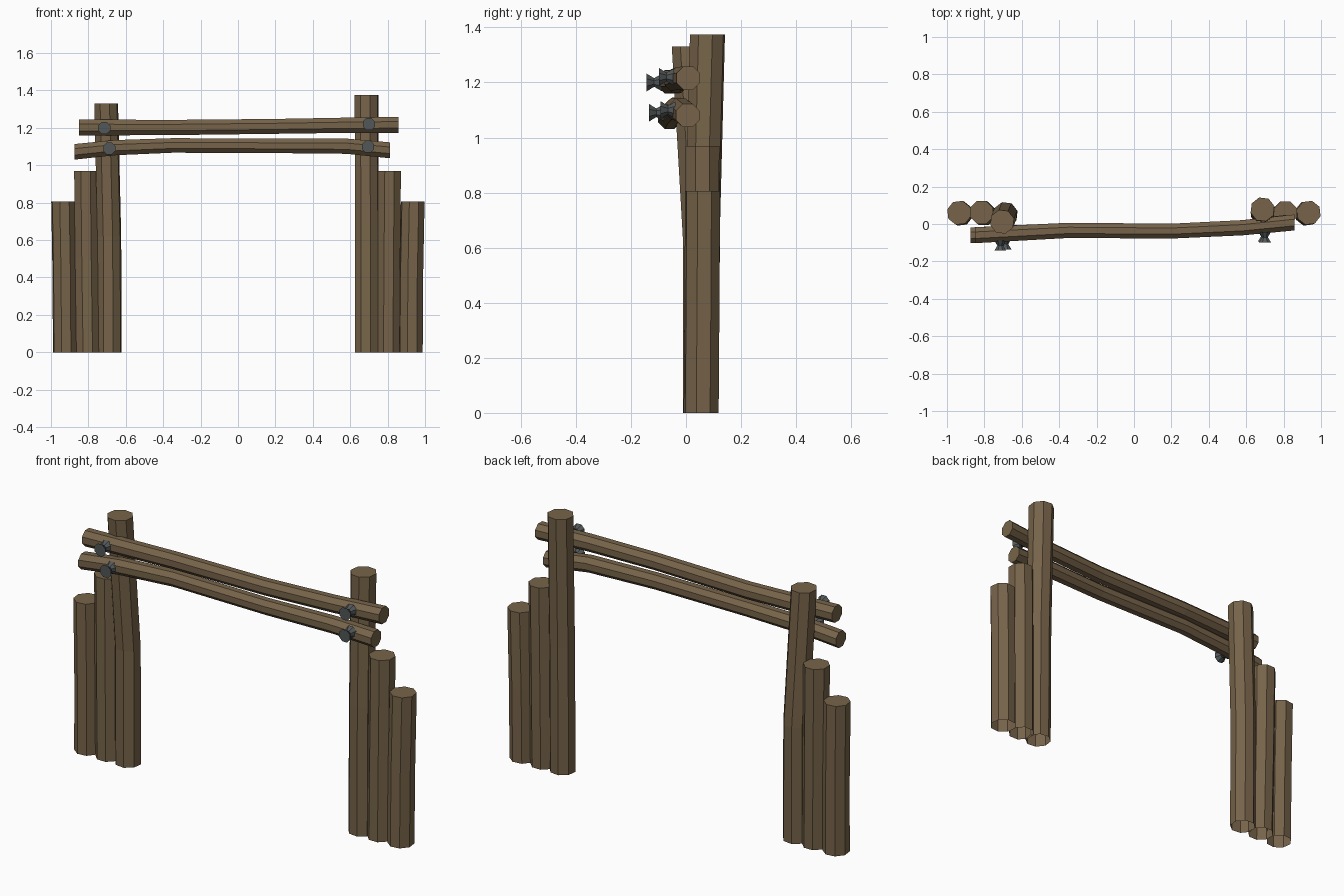
import bpy, bmesh, math
from mathutils import Vector

if "Cube" in bpy.data.objects:
    bpy.data.objects.remove(bpy.data.objects["Cube"])


def material(name, rgb):
    m = bpy.data.materials.new(name)
    m.diffuse_color = (*rgb, 1)
    m.use_nodes = True
    m.node_tree.nodes["Principled BSDF"].inputs["Base Color"].default_value = m.diffuse_color
    return m


WOOD = material("weathered_wood", (0.185, 0.127, 0.068))
IRON = material("dark_iron", (0.085, 0.095, 0.098))


def log(name, path, radii, axis, mat, cap_start=True, turn=math.pi / 8, sides=8):
    """Faceted tube through path; its rings stay square to the axis ('X', 'Y' or 'Z')."""
    u, v = {"X": ((0, 1, 0), (0, 0, 1)),
            "Y": ((0, 0, 1), (1, 0, 0)),
            "Z": ((1, 0, 0), (0, 1, 0))}[axis]
    u, v = Vector(u), Vector(v)
    bm = bmesh.new()
    rings = []
    for p, r in zip(path, radii):
        ring = []
        for i in range(sides):
            a = turn + i * 2 * math.pi / sides
            ring.append(bm.verts.new(Vector(p) + u * r * math.cos(a) + v * r * math.sin(a)))
        rings.append(ring)
    for a, b in zip(rings, rings[1:]):
        for i in range(sides):
            j = (i + 1) % sides
            bm.faces.new((a[i], a[j], b[j], b[i]))
    if cap_start:
        bm.faces.new(rings[0][::-1])
    bm.faces.new(rings[-1])
    me = bpy.data.meshes.new(name)
    bm.to_mesh(me)
    bm.free()
    me.materials.append(mat)
    ob = bpy.data.objects.new(name, me)
    bpy.context.collection.objects.link(ob)
    return ob


# Upright posts: open underneath, gently bent
R = 0.066
posts = {
    "left_tall_post": [(-0.686, 0.052, 0), (-0.688, 0.053, 0.62), (-0.705, 0.012, 1.33)],
    "left_middle_post": [(-0.803, 0.055, 0), (-0.81, 0.06, 0.5), (-0.815, 0.062, 0.97)],
    "left_outer_post": [(-0.926, 0.055, 0), (-0.928, 0.058, 0.4), (-0.935, 0.06, 0.805)],
    "right_tall_post": [(0.69, 0.055, 0), (0.69, 0.06, 0.68), (0.687, 0.078, 1.375)],
    "right_middle_post": [(0.803, 0.055, 0), (0.806, 0.058, 0.5), (0.81, 0.06, 0.97)],
    "right_outer_post": [(0.924, 0.055, 0), (0.926, 0.058, 0.4), (0.934, 0.06, 0.805)],
}
for k, (name, path) in enumerate(posts.items()):
    log(name, path, [R] * 3, "Z", WOOD, cap_start=False, turn=math.pi / 8 + 0.12 * (k % 3 - 1))

# Two crooked cross beams
log("upper_beam",
    [(-0.85, -0.06, 1.202), (-0.35, -0.034, 1.202), (0.2, -0.038, 1.208),
     (0.58, -0.02, 1.214), (0.857, 0.008, 1.216)],
    [0.046, 0.044, 0.043, 0.044, 0.046], "X", WOOD)
log("lower_beam",
    [(-0.873, -0.06, 1.072), (-0.66, -0.048, 1.094), (-0.35, -0.034, 1.106),
     (0.2, -0.038, 1.104), (0.58, -0.02, 1.102), (0.812, 0.006, 1.08)],
    [0.045, 0.044, 0.042, 0.042, 0.044, 0.046], "X", WOOD)

# Waisted iron bolts on the beam fronts
bolts = {
    "left_upper_bolt": (-0.715, -0.143, 1.20),
    "left_lower_bolt": (-0.688, -0.135, 1.09),
    "right_upper_bolt": (0.70, -0.098, 1.22),
    "right_lower_bolt": (0.695, -0.093, 1.10),
}
for name, (x, y, z) in bolts.items():
    log(name, [(x, y, z), (x, y + 0.027, z), (x, y + 0.055, z)],
        [0.035, 0.017, 0.034], "Y", IRON)
